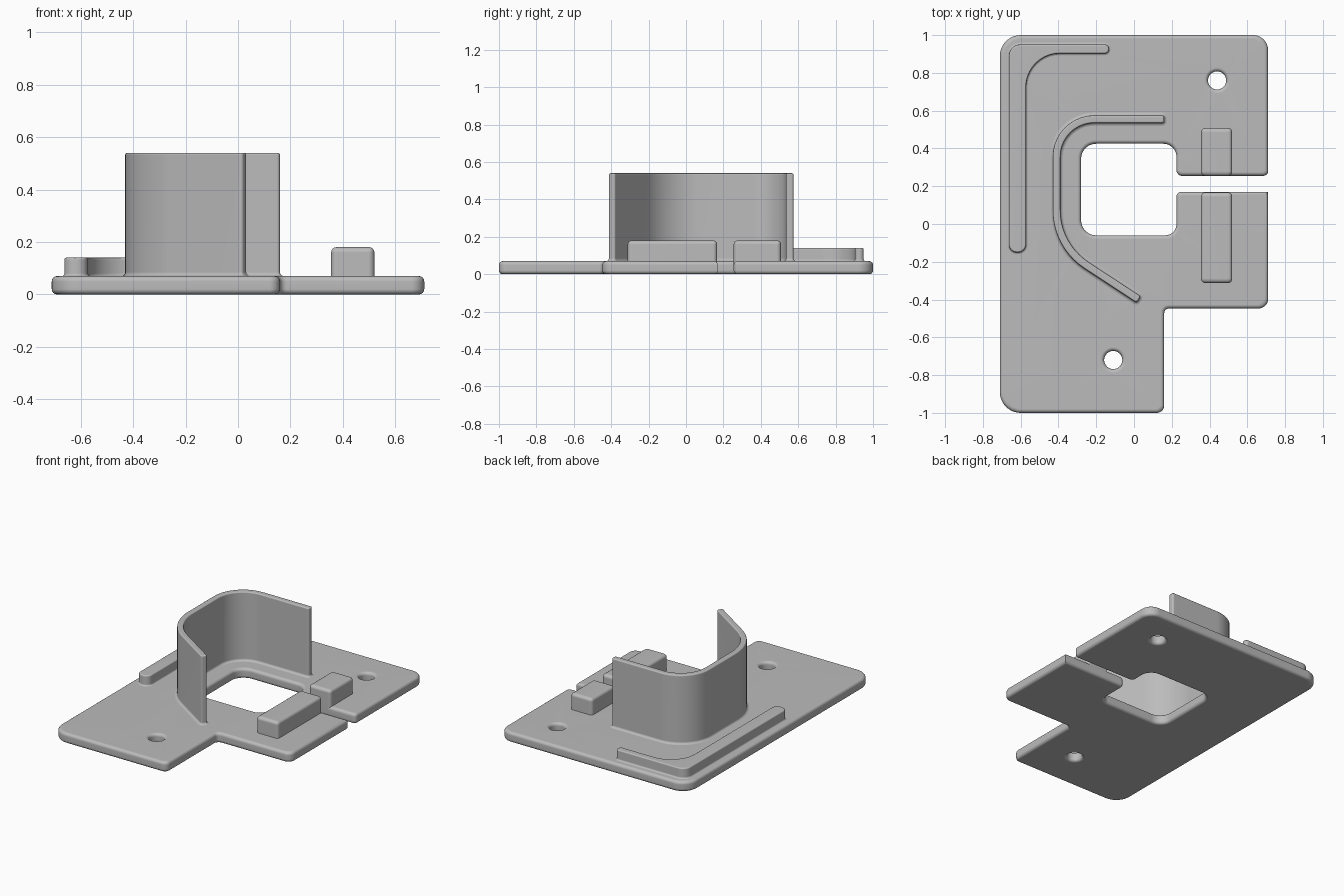
import bpy, bmesh, math
from mathutils import Vector

cube = bpy.data.objects.get("Cube")
if cube:
    bpy.data.objects.remove(cube)

grey = bpy.data.materials.new("plain_grey")
grey.use_nodes = True
grey.diffuse_color = (0.5, 0.5, 0.5, 1)
grey.node_tree.nodes["Principled BSDF"].inputs["Base Color"].default_value = (0.5, 0.5, 0.5, 1)


def offset(pts, d, closed=True):
    """Shift a path to its left by d with mitred corners."""
    out, n = [], len(pts)
    for i, p in enumerate(pts):
        before = pts[i - 1] if closed or i else None
        after = pts[(i + 1) % n] if closed or i < n - 1 else None
        a = (p - before).normalized() if before else (after - p).normalized()
        b = (after - p).normalized() if after else a
        na, nb = Vector((-a.y, a.x)), Vector((-b.y, b.x))
        out.append(p + (na + nb) * d / (1 + na.dot(nb)))
    return out


def rounded(corners, steps=10):
    """Closed outline from (x, y, radius) corners."""
    pts, n = [], len(corners)
    for i, (x, y, r) in enumerate(corners):
        p = Vector((x, y))
        if r == 0:
            pts.append(p)
            continue
        u = (Vector(corners[i - 1][:2]) - p).normalized()
        v = (Vector(corners[(i + 1) % n][:2]) - p).normalized()
        half = u.angle(v) / 2
        centre = p + (u + v).normalized() * r / math.sin(half)
        start = p + u * r / math.tan(half) - centre
        sweep = start.angle_signed(p + v * r / math.tan(half) - centre)
        for k in range(steps + 1):
            t = -sweep * k / steps
            c, s = math.cos(t), math.sin(t)
            pts.append(centre + Vector((start.x * c - start.y * s, start.x * s + start.y * c)))
    return pts


def quarter(r, z, up=True, steps=4):
    """(inset, height) pairs of a rounded top or bottom edge."""
    angles = [math.pi / 2 * k / steps for k in range(steps + 1)]
    top = [(r - r * math.cos(a), z - r + r * math.sin(a)) for a in angles]
    return top if up else [(i, 2 * z - h) for i, h in reversed(top)]


def foot(r, z, steps=4):
    """(inset, height) pairs of a fillet flaring out at the base."""
    angles = [math.pi / 2 * k / steps for k in range(steps + 1)]
    return [(-r, z - r)] + [(r * math.sin(a) - r, z + r - r * math.cos(a)) for a in angles]


def solid(name, outlines, profile):
    """Loft outlines (holes run clockwise) through the profile and cap both ends."""
    bm = bmesh.new()
    caps = [[], []]
    for outline in outlines:
        rings = [[bm.verts.new((p.x, p.y, z)) for p in offset(outline, d)] for d, z in profile]
        n = len(outline)
        for lo, hi in zip(rings, rings[1:]):
            for i in range(n):
                j = (i + 1) % n
                bm.faces.new((lo[i], lo[j], hi[j], hi[i]))
        for cap, ring in zip(caps, (rings[0], rings[-1])):
            cap += [bm.edges.get((ring[i], ring[(i + 1) % n])) for i in range(n)]
    for cap in caps:
        bmesh.ops.triangle_fill(bm, edges=cap, use_beauty=True)
    bmesh.ops.recalc_face_normals(bm, faces=bm.faces[:])
    mesh = bpy.data.meshes.new(name)
    bm.to_mesh(mesh)
    bm.free()
    mesh.materials.append(grey)
    ob = bpy.data.objects.new(name, mesh)
    bpy.context.collection.objects.link(ob)
    bpy.ops.object.select_all(action='DESELECT')
    ob.select_set(True)
    bpy.context.view_layer.objects.active = ob
    bpy.ops.object.shade_smooth_by_angle(angle=math.radians(35))
    mod = ob.modifiers.new("flat_caps", 'WEIGHTED_NORMAL')
    mod.keep_sharp = True
    return ob


def circle_hole(x, y, r, n=32):
    return [Vector((x + r * math.cos(2 * math.pi * k / n), y - r * math.sin(2 * math.pi * k / n)))
            for k in range(n)]


TOP = 0.07

# Base plate: stepped outline running through the slot and around the window
plate = rounded([
    (-0.71, -1, 0.11), (0.16, -1, 0.04), (0.16, -0.447, 0.025), (0.71, -0.447, 0.05),
    (0.71, 0.17, 0), (0.225, 0.17, 0.025), (0.225, -0.06, 0.06), (-0.28, -0.06, 0.08),
    (-0.28, 0.425, 0.08), (0.225, 0.425, 0.07), (0.225, 0.255, 0.03), (0.71, 0.255, 0.025),
    (0.71, 1, 0.08), (-0.71, 1, 0.11)])
screw_holes = [circle_hole(0.44, 0.76, 0.048), circle_hole(-0.11, -0.72, 0.048)]
solid("base_plate", [plate] + screw_holes, quarter(0.02, 0, False) + quarter(0.02, TOP))

# Tall curved wall around the window
half = 0.02
path = [Vector(p) for p in ((0.16, 0.555), (-0.41, 0.555), (-0.41, -0.115), (0.025, -0.4))]
bends = (0.2, 0.35)
outer = offset(path, -half, False)
inner = offset(path, half, False)
outer_r = [0.012] + [b + half for b in bends] + [0.012]
inner_r = [0.012] + [b - half for b in bends] + [0.012]
wall = [(p.x, p.y, r) for p, r in zip(outer, outer_r)]
wall += [(p.x, p.y, r) for p, r in reversed(list(zip(inner, inner_r)))]
solid("tall_wall", [rounded(wall)], foot(0.015, TOP) + quarter(0.008, 0.54))

# Low L-shaped rib in the back corner
rib = rounded([
    (-0.662, -0.15, 0.042), (-0.572, -0.15, 0.042), (-0.572, 0.903, 0.18),
    (-0.133, 0.903, 0.022), (-0.133, 0.95, 0.022), (-0.662, 0.95, 0.06)])
solid("low_rib", [rib], foot(0.01, TOP) + quarter(0.008, 0.14))

# Two blocks on either side of the slot
for name, y0, y1 in (("front_block", -0.312, 0.167), ("back_block", 0.255, 0.508)):
    block = rounded([(x, y, 0.022) for x, y in ((0.355, y0), (0.52, y0), (0.52, y1), (0.355, y1))])
    solid(name, [block], [(0, 0.04)] + quarter(0.02, 0.18))
